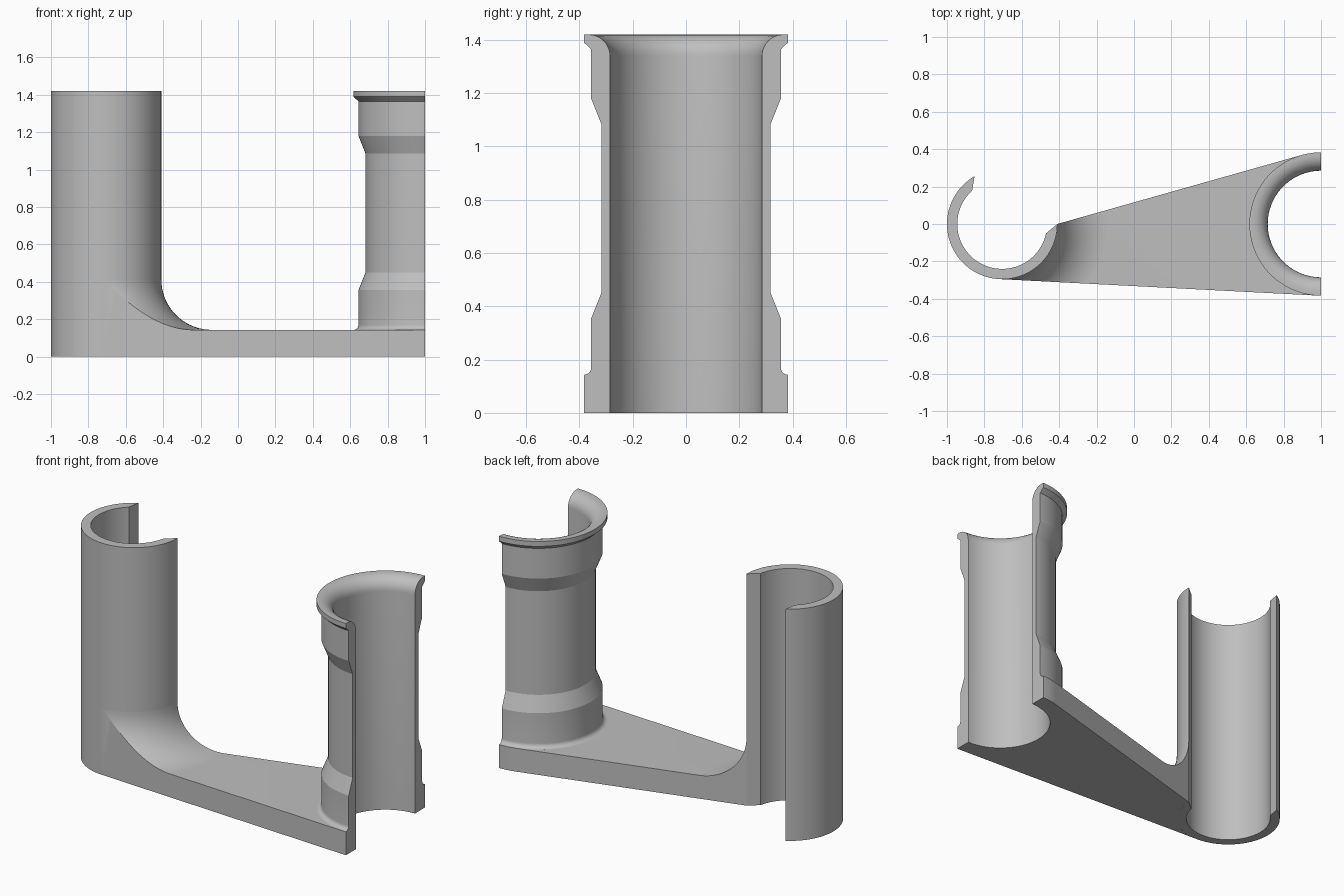
import bpy, bmesh
from math import sin, cos, asin, acos, sqrt, pi, radians

cube = bpy.data.objects.get("Cube")
if cube:
    bpy.data.objects.remove(cube, do_unlink=True)

# Dimensions
HEIGHT = 1.42
PLATE = 0.143                      # thickness of the connecting arm
CLIP_X, CLIP_R, CLIP_IN = -0.705, 0.295, 0.24
CUP_X, CUP_R, CUP_IN = 1.0, 0.383, 0.285
BLEND = 0.27                       # radius of the fillet between clip and arm

grey = bpy.data.materials.new("plain grey")
grey.use_nodes = True
grey.diffuse_color = (0.52, 0.52, 0.52, 1)
grey.node_tree.nodes["Principled BSDF"].inputs["Base Color"].default_value = grey.diffuse_color


def lerp(a, b, t):
    return a + (b - a) * t


def polar(cx, r, a, z):
    return (cx + r * cos(a), r * sin(a), z)


def loft(name, sections):
    """Skin a row of closed sections and cap both ends."""
    bm = bmesh.new()
    rings = [[bm.verts.new(p) for p in s] for s in sections]
    n = len(rings[0])
    for a, b in zip(rings, rings[1:]):
        for i in range(n):
            j = (i + 1) % n
            bm.faces.new((a[i], a[j], b[j], b[i]))
    bm.faces.new(rings[0])
    bm.faces.new(rings[-1])
    bmesh.ops.recalc_face_normals(bm, faces=bm.faces[:])
    mesh = bpy.data.meshes.new(name)
    bm.to_mesh(mesh)
    bm.free()
    mesh.materials.append(grey)
    ob = bpy.data.objects.new(name, mesh)
    bpy.context.collection.objects.link(ob)
    bpy.ops.object.select_all(action='DESELECT')
    ob.select_set(True)
    bpy.context.view_layer.objects.active = ob
    bpy.ops.object.shade_smooth_by_angle(angle=radians(15))
    return ob


# Open clip tube, with a gap whose lips lean apart
N = 72
sections = []
for i in range(N + 1):
    t = i / N
    ao = radians(lerp(120, 360, t))
    ai = radians(lerp(132, 348, t))
    sections.append([polar(CLIP_X, CLIP_R, ao, 0), polar(CLIP_X, CLIP_R, ao, HEIGHT),
                     polar(CLIP_X, CLIP_IN, ai, HEIGHT), polar(CLIP_X, CLIP_IN, ai, 0)])
loft("clip_tube", sections)

# Half cup: waisted outside, chamfered lip, rounded mouth
quarter = [k / 8 * pi / 2 for k in range(9)]
foot = 0.027
profile = [(CUP_IN, 0), (CUP_R, 0)]
profile += [(CUP_R - foot * sin(a), PLATE + foot * (1 - cos(a))) for a in quarter]
profile += [(0.356, 0.355), (0.318, 0.45), (0.318, 1.085), (0.356, 1.18),
            (0.356, 1.365), (CUP_R, 1.39), (CUP_R, HEIGHT)]
mouth = 0.08
profile += [(CUP_IN + mouth * (1 - sin(a)), HEIGHT - mouth * (1 - cos(a))) for a in quarter]
M = 60
loft("half_cup", [[polar(CUP_X, r, lerp(pi / 2, 3 * pi / 2, i / M), z) for r, z in profile]
                  for i in range(M + 1)])

# Tapered arm, tangent to the cup on both sides, blended up into the clip
span = CUP_X - CLIP_X
front_tilt = asin((CUP_R - CLIP_R) / span)
back_tilt = asin(CUP_R / (span - CLIP_R))
back_offset = CLIP_R * sin(back_tilt)
STEPS, ACROSS = 18, 40
sections = []
for v in range(ACROSS + 1):
    t = v / ACROSS
    top = []
    for k in range(STEPS + 1):
        a = k / STEPS * pi / 2
        r = CLIP_R + BLEND * (1 - cos(a))
        z = PLATE + BLEND * (1 - sin(a))
        front = -pi / 2 - front_tilt + acos(min(1, CLIP_R / r))
        back = -pi / 2 + back_tilt + acos(back_offset / r)
        top.append(polar(CLIP_X, r, lerp(front, back, t), z))
    end = lerp(3 * pi / 2 - front_tilt, pi / 2 + back_tilt, t)
    top.append(polar(CUP_X, CUP_R, end, PLATE))
    sections.append(top + [(x, y, 0) for x, y, z in reversed(top)])
loft("connecting_arm", sections)
